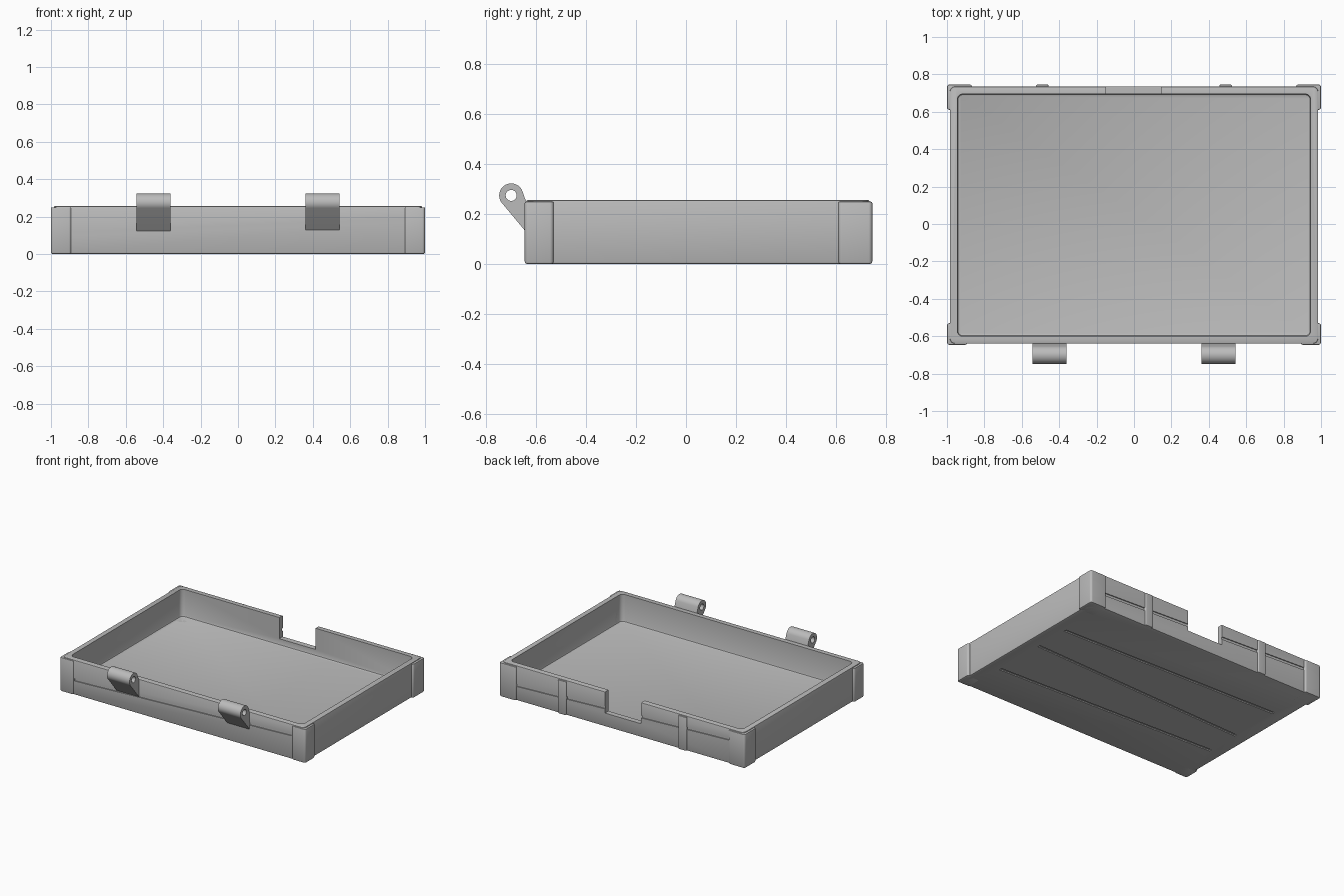
import bpy, bmesh, math
from mathutils import Vector, Matrix

old = bpy.data.objects.get("Cube")
if old:
    bpy.data.objects.remove(old, do_unlink=True)

grey = bpy.data.materials.new("plain grey")
grey.use_nodes = True
colour = (0.5, 0.5, 0.5, 1)
grey.diffuse_color = colour
grey.node_tree.nodes["Principled BSDF"].inputs["Base Color"].default_value = colour


def finish(name, bm):
    bmesh.ops.recalc_face_normals(bm, faces=bm.faces)
    mesh = bpy.data.meshes.new(name)
    bm.to_mesh(mesh)
    bm.free()
    mesh.materials.append(grey)
    ob = bpy.data.objects.new(name, mesh)
    bpy.context.collection.objects.link(ob)
    return ob


def box(name, lo, hi, corner=0, bottom=0, top=0):
    """Box with rounded upright corners and softened bottom and top rims."""
    lo, hi = Vector(lo), Vector(hi)
    bm = bmesh.new()
    bmesh.ops.create_cube(bm, size=1)
    for v in bm.verts:
        v.co = (lo + hi) / 2 + v.co * (hi - lo)

    def bevel(edges, amount, steps):
        bmesh.ops.bevel(bm, geom=edges, offset=amount, offset_type='OFFSET',
                        segments=steps, profile=0.5, affect='EDGES')

    if corner:
        bevel([e for e in bm.edges
               if abs(e.verts[0].co.z - e.verts[1].co.z) > 1e-4], corner, 6)
    for z, amount in ((lo.z, bottom), (hi.z, top)):
        if amount:
            bevel([e for e in bm.edges
                   if all(abs(v.co.z - z) < 1e-5 for v in e.verts)], amount, 2)
    return finish(name, bm)


def bar(name, start, end, width):
    """Thin square bar between two points, used to cut grooves."""
    a, b = Vector(start), Vector(end)
    bm = bmesh.new()
    bmesh.ops.create_cube(bm, size=1)
    turn = (b - a).to_track_quat('X', 'Z').to_matrix().to_4x4()
    size = Matrix.Diagonal((*((b - a).length, width, width), 1))
    bmesh.ops.transform(bm, verts=bm.verts,
                        matrix=Matrix.Translation((a + b) / 2) @ turn @ size)
    return finish(name, bm)


def cut(ob, cutter):
    cutter.hide_render = True
    mod = ob.modifiers.new("cut", 'BOOLEAN')
    mod.operation = 'DIFFERENCE'
    mod.solver = 'EXACT'
    mod.object = cutter
    select(ob)
    bpy.ops.object.modifier_apply(modifier=mod.name)


def select(ob):
    bpy.ops.object.select_all(action='DESELECT')
    ob.select_set(True)
    bpy.context.view_layer.objects.active = ob


def smooth(ob):
    select(ob)
    bpy.ops.object.shade_smooth_by_angle(angle=math.radians(35))


# Tray shell with cavity and back notch
tray = box("tray_body", (-.985, -.64, 0), (.985, .735, .256), .03, .01, .006)
cavity = box("cavity_cutter", (-.945, -.6, .055), (.945, .695, .5), .03, .011)
notch = box("notch_cutter", (-.15, .66, .1), (.145, .9, .5))
cutters = [cavity, notch]

# Slanted shallow grooves: front, back, and three underneath
reach = .885
grooves = [((-reach, -.643, .112), (reach, -.643, .182)),
           ((reach, .738, .112), (-reach, .738, .182))]
for left_y, right_y in ((.34, .39), (.07, 0), (-.33, -.26)):
    grooves.append(((reach, left_y, -.002), (-reach, right_y, -.002)))
for a, b in grooves:
    cutters.append(bar("groove_cutter", a, b, .02))
for c in cutters:
    cut(tray, c)
smooth(tray)

# Corner guards and back ribs, trimmed to the cavity
for side, label in ((1, "left"), (-1, "right")):
    def span(a, b):
        return sorted((side * a, side * b))
    parts = []
    x0, x1 = span(.89, 1)
    parts.append(box("front_guard_" + label, (x0, -.646, 0), (x1, -.53, .25),
                     .015, .01, .006))
    x0, x1 = span(.865, 1)
    parts.append(box("back_guard_" + label, (x0, .61, 0), (x1, .746, .25),
                     .015, .01, .006))
    x0, x1 = span(.457, .523)
    parts.append(box("back_rib_" + label, (x0, .715, 0), (x1, .746, .25),
                     .008, .01, .006))
    for part in parts:
        cut(part, cavity)
        smooth(part)

for c in cutters:
    bpy.data.objects.remove(c, do_unlink=True)


# Hinge knuckles: round eye with an arm running down to the front wall
def hinge(name, x0, x1):
    cy, cz, radius, hole, n = -.7, .275, .048, .022, 48
    first, last = math.radians(18), math.radians(217)
    outer = [(cy + radius * math.cos(t), cz + radius * math.sin(t))
             for t in (first + (last - first) * i / n for i in range(n + 1))]
    outer += [(-.635, .122), (-.635, .235)]
    inner = [(cy + hole * math.cos(math.tau * i / n),
              cz + hole * math.sin(math.tau * i / n)) for i in range(n)]
    bm = bmesh.new()
    edges = []
    for ring in (outer, inner):
        vs = [bm.verts.new((x0, y, z)) for y, z in ring]
        edges += [bm.edges.new((vs[i - 1], vs[i])) for i in range(len(vs))]
    bmesh.ops.triangle_fill(bm, use_beauty=True, edges=edges)
    made = bmesh.ops.extrude_face_region(bm, geom=bm.faces[:])
    moved = [g for g in made["geom"] if isinstance(g, bmesh.types.BMVert)]
    bmesh.ops.translate(bm, verts=moved, vec=(x1 - x0, 0, 0))
    smooth(finish(name, bm))


hinge("hinge_left", .36, .543)
hinge("hinge_right", -.543, -.36)
